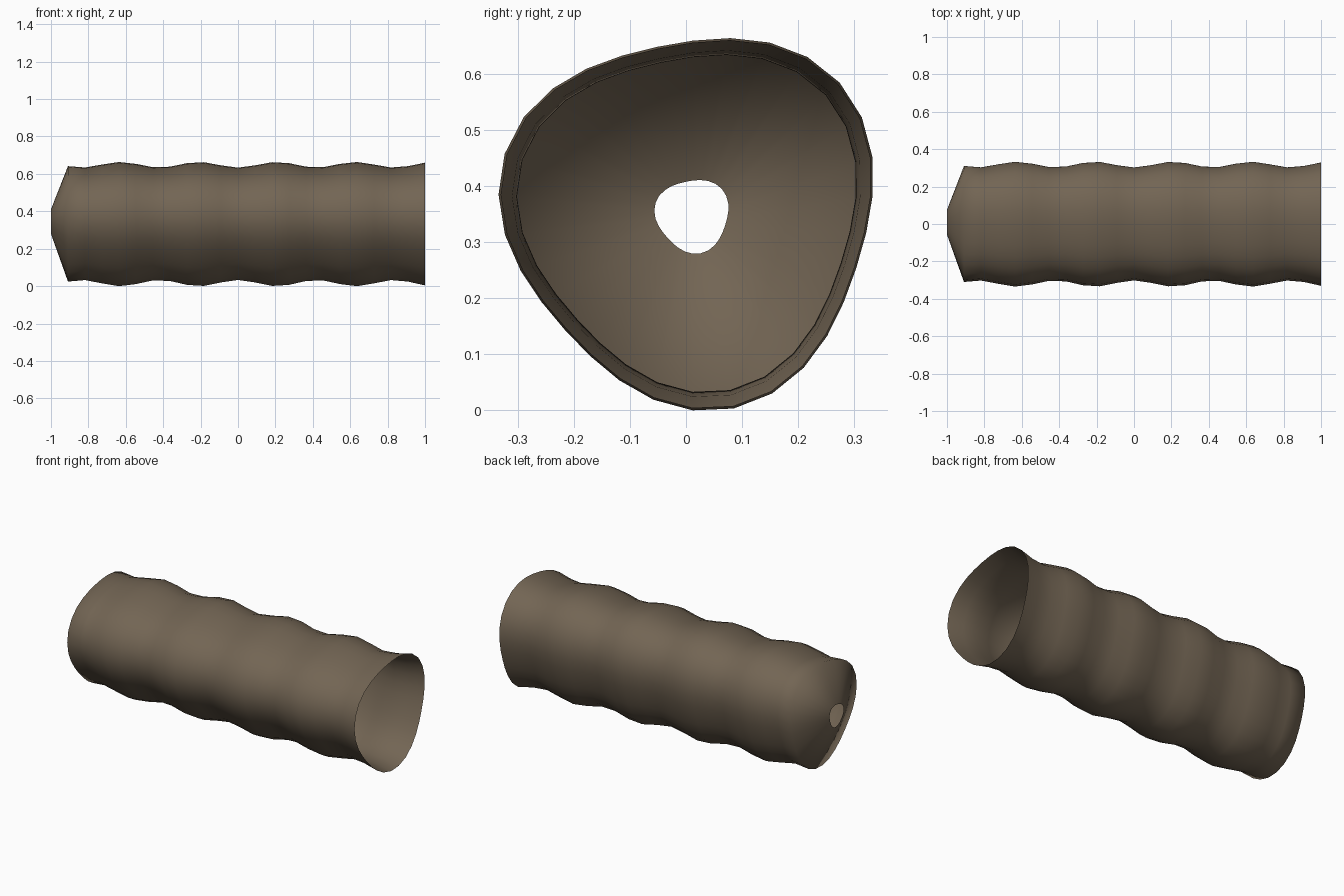
import bpy, bmesh
from math import sin, cos, pi, radians

if "Cube" in bpy.data.objects:
    bpy.data.objects.remove(bpy.data.objects["Cube"], do_unlink=True)

SIDES, STEPS = 30, 22
CENTRE_Y, CENTRE_Z = 0.012, 0.348


def brown_material():
    mat = bpy.data.materials.new("earth brown")
    mat.use_nodes = True
    colour = (0.17, 0.13, 0.088, 1)
    mat.diffuse_color = colour
    bsdf = mat.node_tree.nodes["Principled BSDF"]
    bsdf.inputs["Base Color"].default_value = colour
    bsdf.inputs["Roughness"].default_value = 0.9
    return mat


def ring(bm, x, scale):
    """Three-lobed rounded section, rippling in size along the tube."""
    size = 0.314 * scale * (1 - 0.05 * cos(15 * x))
    verts = []
    for i in range(SIDES):
        a = radians(6) + 2 * pi * i / SIDES
        r = size * (1 + 0.07 * cos(3 * (a - radians(42))))
        verts.append(bm.verts.new((x, CENTRE_Y + r * cos(a), CENTRE_Z + r * sin(a))))
    return verts


# Tube wall: open at +x, tapering to a small hole at -x
bm = bmesh.new()
rings = [ring(bm, -1 + 2 * k / STEPS, 0.2 if k == 0 else 1) for k in range(STEPS + 1)]
for low, high in zip(rings, rings[1:]):
    for i in range(SIDES):
        j = (i + 1) % SIDES
        face = bm.faces.new((low[i], high[i], high[j], low[j]))
        face.normal_flip()
        face.smooth = True
bm.normal_update()

# Make sure the wall faces outward
sample = bm.faces[:][SIDES * 5]
middle = sample.calc_center_median()
if sample.normal.y * (middle.y - CENTRE_Y) + sample.normal.z * (middle.z - CENTRE_Z) < 0:
    bmesh.ops.reverse_faces(bm, faces=bm.faces[:])

mesh = bpy.data.meshes.new("tunnel_wall")
bm.to_mesh(mesh)
bm.free()
mesh.materials.append(brown_material())
tunnel = bpy.data.objects.new("tunnel_wall", mesh)
bpy.context.collection.objects.link(tunnel)
